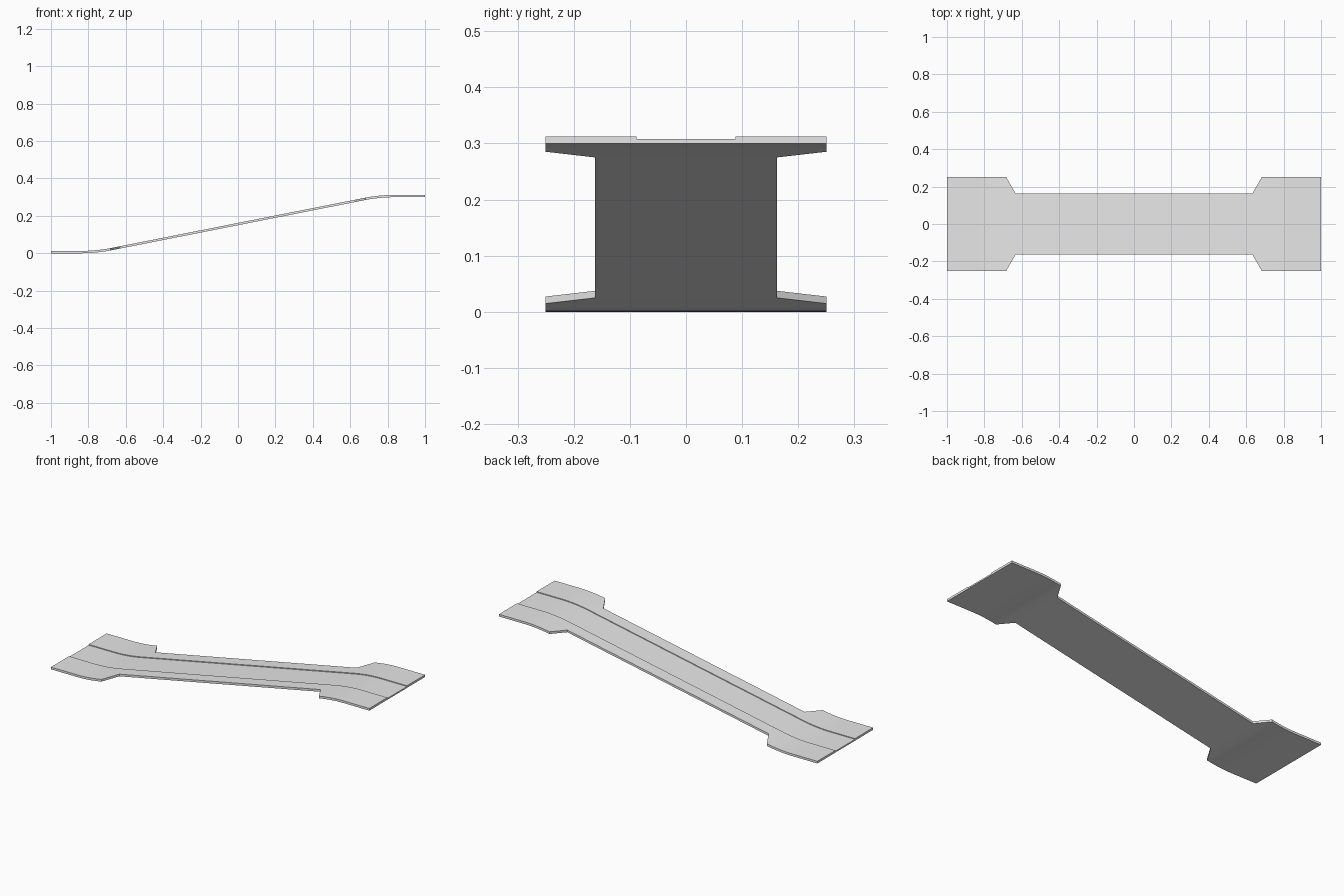
import bpy
import bmesh

cube = bpy.data.objects.get("Cube")
if cube:
    bpy.data.objects.remove(cube, do_unlink=True)

# Single pale grey material
grey = bpy.data.materials.new("pale_grey")
grey.use_nodes = True
colour = (0.8, 0.8, 0.8, 1)
grey.diffuse_color = colour
grey.node_tree.nodes["Principled BSDF"].inputs["Base Color"].default_value = colour

RISE, SLOPE = 0.3, 0.198
BEND = RISE / 2 / SLOPE       # x where the flat and sloped lines meet
EASE = 0.085                  # half length of each rounded bend
WIDE, NARROW = 0.25, 0.162    # half widths of landings and ramp
SHOULDER, NECK = 0.683, 0.632 # ends of the tapered shoulders
GROOVE, RIM, FLOOR = 0.088, 0.0125, 0.008


def underside(x):
    """Height of the underside: flat, eased bend, straight ramp, mirrored."""
    d = BEND - abs(x)
    if d <= -EASE:
        h = 0
    elif d >= EASE:
        h = SLOPE * d
    else:
        h = SLOPE * (d + EASE) ** 2 / (4 * EASE)
    return h if x < 0 else RISE - h


def half_width(x):
    t = (abs(x) - NECK) / (SHOULDER - NECK)
    return NARROW + (WIDE - NARROW) * min(1, max(0, t))


# Stations along the length, mirrored about the middle
STEPS = 10
half = [1, SHOULDER, NECK]
half += [BEND - EASE + 2 * EASE * i / STEPS for i in range(STEPS + 1)]
stations = sorted([-x for x in half] + half)

# Sweep the grooved cross-section through the stations
bm = bmesh.new()
rings = []
for x in stations:
    w, z = half_width(x), underside(x)
    section = [(-w, 0), (w, 0), (w, RIM), (GROOVE, RIM), (GROOVE, FLOOR),
               (-GROOVE, FLOOR), (-GROOVE, RIM), (-w, RIM)]
    rings.append([bm.verts.new((x, y, z + h)) for y, h in section])
for a, b in zip(rings, rings[1:]):
    for i in range(len(a)):
        j = (i + 1) % len(a)
        bm.faces.new((a[i], a[j], b[j], b[i]))
bm.faces.new(rings[0])
bm.faces.new(rings[-1])
bmesh.ops.recalc_face_normals(bm, faces=bm.faces)

mesh = bpy.data.meshes.new("ramp_walkway")
bm.to_mesh(mesh)
bm.free()
mesh.materials.append(grey)
ramp = bpy.data.objects.new("ramp_walkway", mesh)
bpy.context.collection.objects.link(ramp)

# Smooth the bends, keep the rims sharp
bpy.ops.object.select_all(action='DESELECT')
ramp.select_set(True)
bpy.context.view_layer.objects.active = ramp
bpy.ops.object.shade_smooth_by_angle(angle=0.5)
